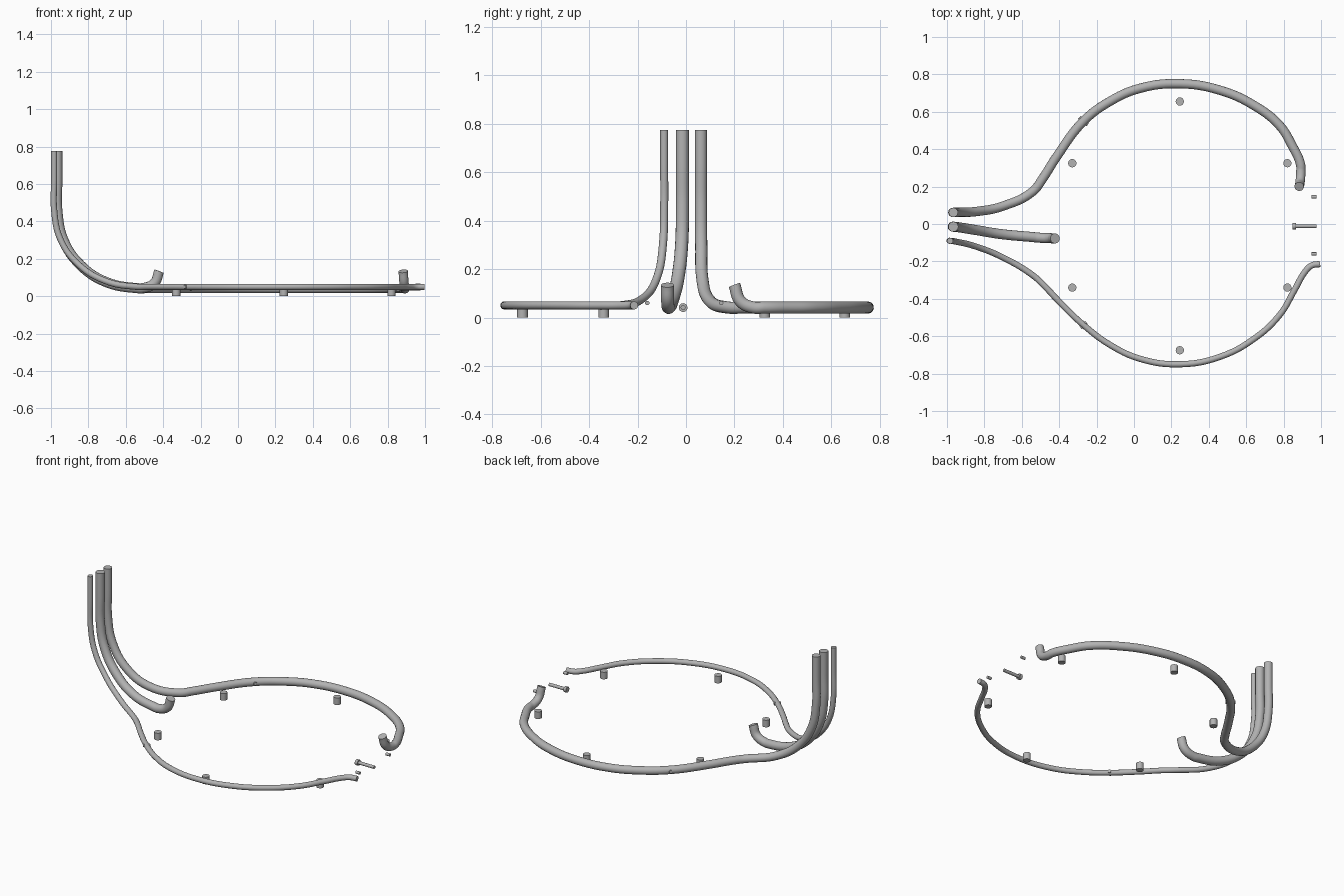
import bpy
from math import sin, cos, radians
from mathutils import Vector

cube = bpy.data.objects.get("Cube")
if cube:
    bpy.data.objects.remove(cube, do_unlink=True)

steel = bpy.data.materials.new("grey_metal")
steel.use_nodes = True
GREY = (0.45, 0.45, 0.45, 1)
steel.diffuse_color = GREY
steel.node_tree.nodes["Principled BSDF"].inputs["Base Color"].default_value = GREY


def finish(obj, name):
    obj.name = obj.data.name = name
    obj.data.materials.clear()
    obj.data.materials.append(steel)
    bpy.ops.object.select_all(action='DESELECT')
    obj.select_set(True)
    bpy.context.view_layer.objects.active = obj
    bpy.ops.object.shade_smooth_by_angle(angle=radians(40))


def tube(name, points, radius):
    """Round capped tube along a smooth path."""
    curve = bpy.data.curves.new(name, 'CURVE')
    curve.dimensions = '3D'
    curve.resolution_u = 6
    curve.bevel_depth = radius
    curve.bevel_resolution = 6
    curve.use_fill_caps = True
    spline = curve.splines.new('BEZIER')
    spline.bezier_points.add(len(points) - 1)
    for bp, co in zip(spline.bezier_points, points):
        bp.co = co
        bp.handle_left_type = bp.handle_right_type = 'AUTO'
    obj = bpy.data.objects.new(name, curve)
    bpy.context.collection.objects.link(obj)
    bpy.ops.object.select_all(action='DESELECT')
    obj.select_set(True)
    bpy.context.view_layer.objects.active = obj
    bpy.ops.object.convert(target='MESH')
    finish(bpy.context.view_layer.objects.active, name)


def rod(name, start, end, radius):
    """Cylinder between two points."""
    a, b = Vector(start), Vector(end)
    turn = (b - a).to_track_quat('Z', 'Y').to_euler()
    bpy.ops.mesh.primitive_cylinder_add(vertices=24, radius=radius, depth=(b - a).length,
                                        location=(a + b) / 2, rotation=turn)
    finish(bpy.context.object, name)


def stem(x, z, ys):
    """Upright run, then a quarter bend to floor level drifting sideways."""
    cx, cz = -0.54, 0.46
    pts = [(x, ys[0], 0.775), (x, ys[0], 0.62)]
    for i, y in enumerate(ys):
        a = radians(22.5 * i)
        pts.append((cx + (x - cx) * cos(a), y, cz - (cz - z) * sin(a)))
    return pts


# Rear half loop, ending in an upturned stub
Z = 0.041
rear = stem(-0.966, Z, [0.062, 0.063, 0.067, 0.095, 0.175])
rear += [(x, y, Z) for x, y in [
    (-0.49, 0.24), (-0.42, 0.35), (-0.27, 0.55), (-0.13, 0.655), (0.03, 0.725),
    (0.245, 0.75), (0.46, 0.715), (0.64, 0.635), (0.78, 0.525), (0.845, 0.42),
    (0.89, 0.32), (0.892, 0.28)]]
rear += [(0.888, 0.225, 0.067), (0.883, 0.2, 0.134)]
tube("rear_loop_pipe", rear, 0.025)

# Front half loop, thinner
Z = 0.05
front = stem(-0.983, Z, [-0.09, -0.095, -0.118, -0.175, -0.275])
front += [(x, y, Z) for x, y in [
    (-0.48, -0.33), (-0.4, -0.415), (-0.27, -0.54), (-0.13, -0.645), (0.03, -0.72),
    (0.245, -0.75), (0.46, -0.71), (0.64, -0.615), (0.78, -0.485), (0.86, -0.35),
    (0.915, -0.255), (0.95, -0.222), (0.995, -0.214)]]
tube("front_loop_pipe", front, 0.0165)

# Short middle pipe with upturned end
middle = stem(-0.966, 0.043, [-0.0145, -0.018, -0.033, -0.055, -0.07])
middle += [(-0.51, -0.073, 0.043), (-0.447, -0.076, 0.07), (-0.422, -0.077, 0.134)]
tube("middle_pipe", middle, 0.027)

# Feet inside the loop
for side, edge, mid in (("rear", 0.325, 0.655), ("front", -0.34, -0.675)):
    for label, x, y in (("right", -0.33, edge), ("centre", 0.245, mid), ("left", 0.82, edge)):
        rod(f"{side}_{label}_foot", (x, y, 0), (x, y, 0.045), 0.022)

# Bolt and two small pins in the gap
rod("bolt_head", (0.848, -0.012, 0.041), (0.866, -0.012, 0.041), 0.018)
rod("bolt_shaft", (0.862, -0.012, 0.041), (0.976, -0.012, 0.041), 0.01)
for label, y in (("rear", 0.145), ("front", -0.16)):
    rod(f"{label}_pin", (0.95, y, 0.06), (0.977, y, 0.06), 0.009)

# Small cross pins through the loops
for label, y, z, r, s in (("rear", 0.55, 0.041, 0.03, 1), ("front", -0.54, 0.05, 0.021, -1)):
    off = Vector((-0.75, 0.66 * s, 0)) * r
    at = Vector((-0.27, y, z))
    rod(f"{label}_cross_pin", at - off, at + off, 0.01)
